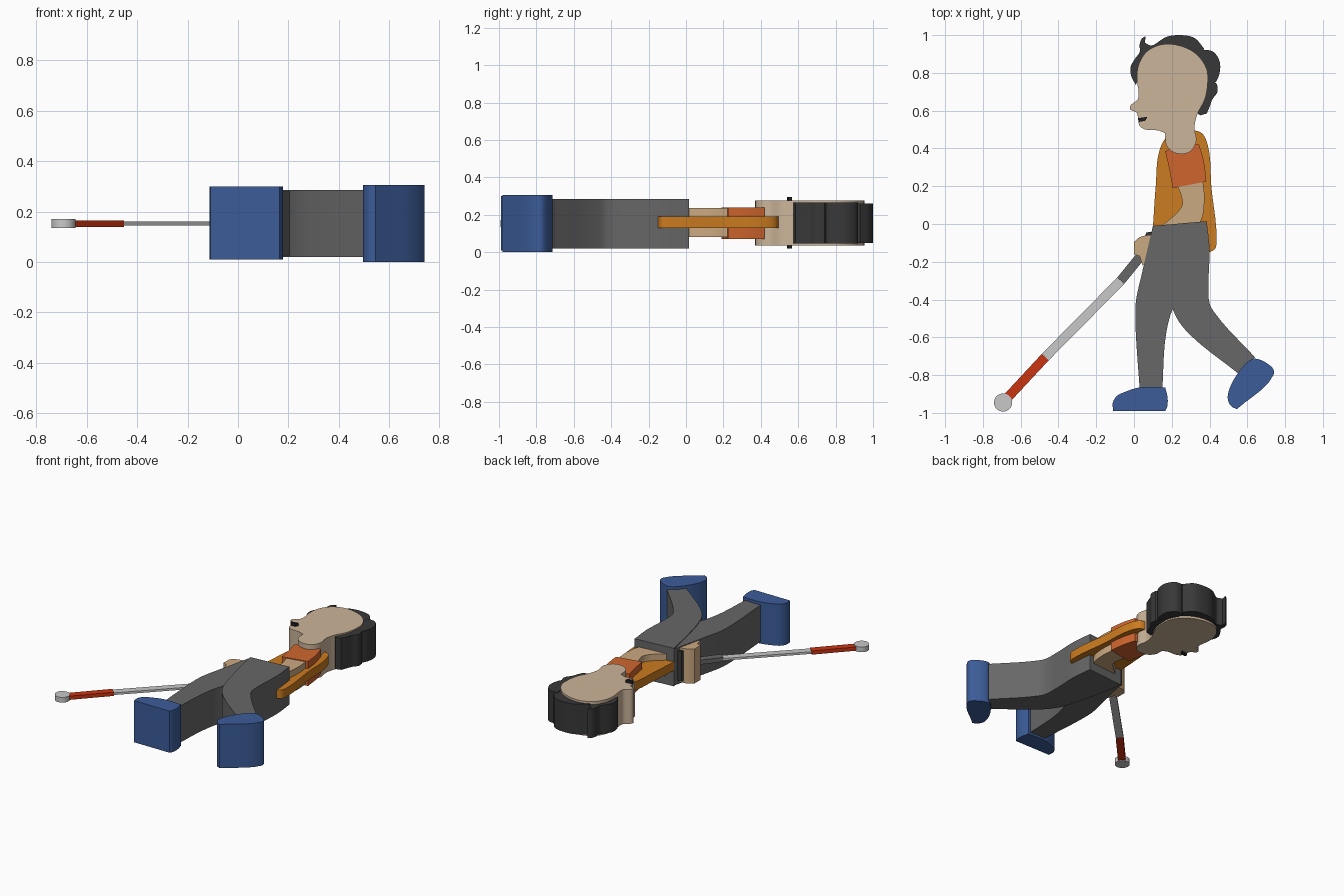
import bpy
import bmesh
import math
from mathutils import Vector

cube = bpy.data.objects.get("Cube")
if cube:
    bpy.data.objects.remove(cube, do_unlink=True)


def material(name, rgb):
    mat = bpy.data.materials.new(name)
    mat.use_nodes = True
    color = (*rgb, 1)
    mat.diffuse_color = color
    node = next(n for n in mat.node_tree.nodes if n.type == "BSDF_PRINCIPLED")
    node.inputs["Base Color"].default_value = color
    return mat


face_skin = material("face skin", (.6, .46, .32))
arm_skin = material("arm skin", (.6, .4, .22))
shirt_orange = material("shirt orange", (.6, .2, .014))
sleeve_orange = material("sleeve orange", (.63, .13, .027))
trouser_grey = material("trouser grey", (.135, .135, .135))
shoe_blue = material("shoe blue", (.045, .108, .32))
hair_black = material("hair black", (.04, .04, .042))
mouth_black = material("mouth black", (.015, .015, .017))
cane_white = material("cane white", (.58, .58, .58))
cane_red = material("cane red", (.6, .035, .006))


def rounded(points, steps=5, corner=50):
    """Curve a closed outline through its points, keeping strong corners."""
    pts = [Vector(p) for p in points]
    n = len(pts)
    tangents = []
    for i, p in enumerate(pts):
        before, after = p - pts[i - 1], pts[(i + 1) % n] - p
        if before.angle(after) > math.radians(corner):
            tangents.append(None)
        else:
            tangents.append((before.normalized() + after.normalized()) / 2)
    result = []
    for i, p in enumerate(pts):
        j = (i + 1) % n
        q = pts[j]
        length = (q - p).length
        a = (tangents[i] * length) if tangents[i] else q - p
        b = (tangents[j] * length) if tangents[j] else q - p
        for k in range(steps):
            t = k / steps
            h = t * t * (3 - 2 * t)
            result.append(p * (1 - h) + q * h
                          + a * (t * (1 - t) ** 2) - b * (t * t * (1 - t)))
    return result


def slab(name, points, low, high, mat, curved=True):
    """Extrude a flat outline between two heights."""
    outline = rounded(points) if curved else points
    bm = bmesh.new()
    base = bm.faces.new([bm.verts.new((p[0], p[1], low)) for p in outline])
    extruded = bmesh.ops.extrude_face_region(bm, geom=[base])["geom"]
    for v in extruded:
        if isinstance(v, bmesh.types.BMVert):
            v.co.z = high
    bmesh.ops.recalc_face_normals(bm, faces=bm.faces)
    mesh = bpy.data.meshes.new(name)
    bm.to_mesh(mesh)
    bm.free()
    mesh.materials.append(mat)
    obj = bpy.data.objects.new(name, mesh)
    bpy.context.collection.objects.link(obj)
    bpy.ops.object.select_all(action="DESELECT")
    obj.select_set(True)
    bpy.context.view_layer.objects.active = obj
    bpy.ops.object.shade_smooth_by_angle(angle=math.radians(30))
    return obj


def bar(name, start, end, width, low, high, mat):
    """Straight slab from one point to another."""
    a, b = Vector(start), Vector(end)
    side = (b - a).orthogonal().normalized() * width / 2
    return slab(name, [a + side, b + side, b - side, a - side],
                low, high, mat, curved=False)


# Head in profile, with the neck
slab("head", [
    (.17, .42), (.165, .48), (.13, .495), (.06, .5), (.03, .52), (.02, .57),
    (.015, .59), (-.02, .605), (-.02, .625), (.02, .66), (.025, .69),
    (.015, .77), (.025, .845), (.07, .915), (.145, .95), (.24, .945),
    (.33, .9), (.385, .82), (.39, .74), (.375, .66), (.335, .58),
    (.32, .51), (.33, .44), (.3, .385), (.25, .37), (.2, .385)],
    .035, .275, face_skin)
slab("mouth", [(.02, .56), (.07, .567), (.06, .547), (.025, .54)],
     .02, .295, mouth_black)

# Hair in overlapping locks
slab("front_hair", [
    (.01, .735), (-.015, .785), (-.018, .83), (.005, .875), (.03, .91),
    (.03, .95), (.04, .98), (.062, .995), (.057, .96), (.09, .945),
    (.13, .96), (.16, .9), (.05, .84)], .055, .255, hair_black)
slab("top_hair", [
    (.08, .93), (.13, .965), (.17, .99), (.24, 1.0), (.32, .985),
    (.37, .93), (.36, .86), (.3, .88), (.2, .92)], .05, .26, hair_black)
slab("back_hair", [
    (.35, .92), (.415, .915), (.452, .865), (.455, .81), (.435, .755),
    (.39, .72), (.37, .76), (.36, .85)], .045, .265, hair_black)
slab("nape_hair", [
    (.4, .77), (.44, .74), (.442, .7), (.415, .66), (.4, .62),
    (.385, .585), (.35, .575), (.33, .59), (.35, .65)],
    .045, .265, hair_black)

# Shirt and near arm
slab("shirt", [
    (.1, -.02), (.115, .2), (.135, .39), (.175, .46), (.25, .48), (.32, .495),
    (.36, .48), (.39, .42), (.41, .19), (.437, -.07), (.43, -.13),
    (.4, -.15), (.25, -.1)], .13, .19, shirt_orange)
slab("sleeve", [(.165, .385), (.25, .42), (.345, .42), (.37, .33),
                (.383, .225), (.205, .19), (.185, .3)],
     .07, .24, sleeve_orange)
slab("arm", [(.225, .21), (.365, .23), (.373, .13), (.35, .01), (.25, -.06),
             (.1, -.14), (.07, -.08), (.16, 0), (.255, .1), (.25, .15)],
     .08, .235, arm_skin)
slab("hand", [(.0, -.095), (.03, -.07), (.1, -.055), (.12, -.15),
              (.045, -.22), (.03, -.17), (.0, -.16)],
     .035, .275, arm_skin)
slab("wristband", [(.06, -.06), (.065, -.045), (.1, -.04), (.1, -.07)],
     .05, .26, hair_black, curved=False)

# Trouser legs
slab("front_leg", [
    (.1, -.01), (.04, -.27), (.01, -.41), (.007, -.5), (.03, -.875),
    (.15, -.875), (.17, -.58), (.205, -.45), (.33, -.25), (.385, .015)],
    .025, .28, trouser_grey)
slab("back_leg", [
    (.1, -.01), (.15, -.25), (.205, -.45), (.24, -.52), (.3, -.59),
    (.55, -.79), (.64, -.705), (.42, -.46), (.4, -.42), (.395, -.3),
    (.4, -.13), (.385, .015)], .02, .285, trouser_grey)

# Shoes
slab("front_shoe", [
    (-.11, -.99), (-.112, -.945), (-.09, -.91), (-.05, -.89), (.03, -.865),
    (.165, -.865), (.178, -.92), (.175, -.97), (.165, -.99)],
    .01, .3, shoe_blue)
slab("back_shoe", [
    (.497, -.93), (.5, -.89), (.55, -.79), (.625, -.715), (.655, -.715),
    (.7, -.735), (.738, -.77), (.738, -.8), (.545, -.98), (.515, -.965)],
    0, .305, shoe_blue)

# White cane with grip, red end and roller tip
bar("cane_grip", (.06, -.14), (-.07, -.3), .05, .137, .168, trouser_grey)
bar("cane_shaft", (-.07, -.3), (-.47, -.705), .05, .145, .16, cane_white)
bar("cane_end", (-.47, -.705), (-.67, -.92), .05, .139, .165, cane_red)
tip = [(-.693 + .048 * math.cos(a), -.945 + .048 * math.sin(a))
       for a in (math.tau * i / 32 for i in range(32))]
slab("cane_tip", tip, .135, .171, cane_white, curved=False)
